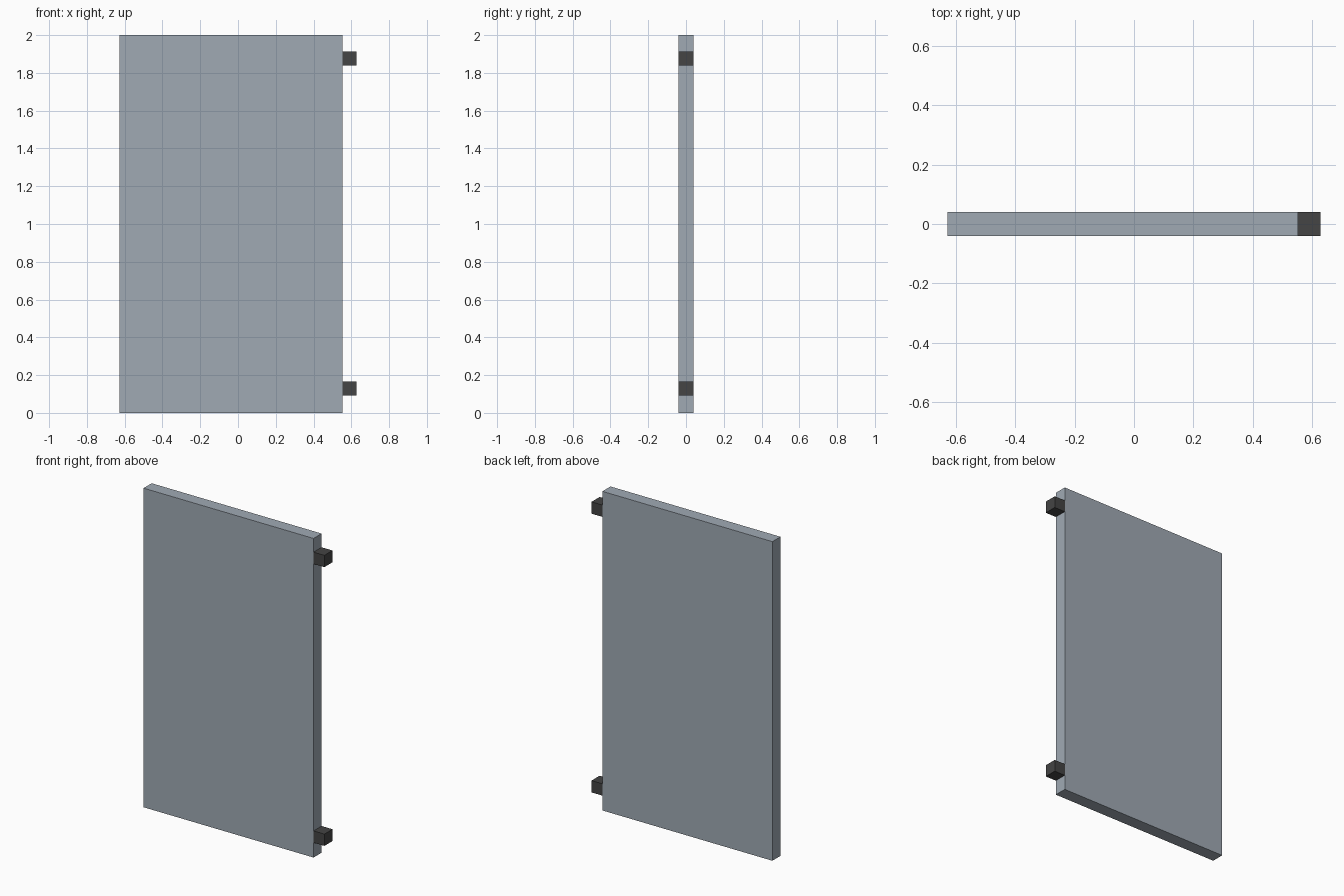
import bpy

if "Cube" in bpy.data.objects:
    bpy.data.objects.remove(bpy.data.objects["Cube"])


def material(name, colour):
    m = bpy.data.materials.new(name)
    m.diffuse_color = (*colour, 1.0)
    m.use_nodes = True
    m.node_tree.nodes["Principled BSDF"].inputs["Base Color"].default_value = m.diffuse_color
    return m


def box(name, x, y, z, mat):
    """Box from (min, max) ranges on each axis."""
    bpy.ops.mesh.primitive_cube_add(size=1)
    ob = bpy.context.object
    ob.name = name
    ranges = (x, y, z)
    for v in ob.data.vertices:
        v.co = [r[1] if c > 0 else r[0] for c, r in zip(v.co, ranges)]
    ob.data.materials.append(mat)
    return ob


panel_grey = material("blue_grey_panel", (0.35, 0.40, 0.455))
hinge_dark = material("dark_hinge", (0.058, 0.058, 0.058))

HALF_W, HALF_T, EDGE = 0.627, 0.04, 0.552

# Door panel
box("door_panel", (-HALF_W, EDGE), (-HALF_T, HALF_T), (0, 2), panel_grey)

# Two hinge blocks on the right edge
for name, z in (("lower_hinge", 0.13), ("upper_hinge", 1.877)):
    box(name, (EDGE, HALF_W), (-HALF_T, HALF_T), (z - 0.037, z + 0.037), hinge_dark)
